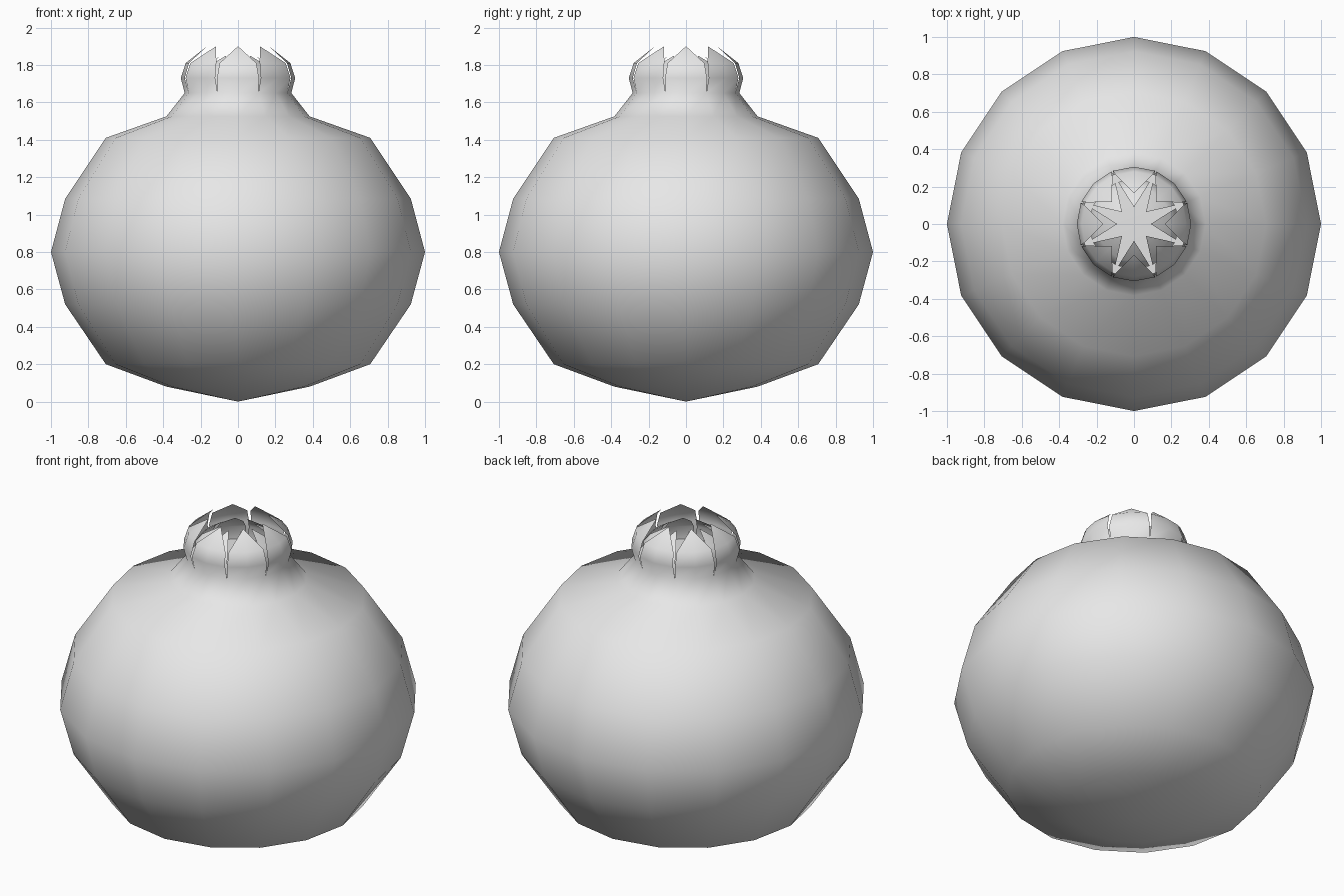
import bpy, bmesh
from math import sin, cos, radians

cube = bpy.data.objects.get("Cube")
if cube:
    bpy.data.objects.remove(cube)

SIDES = 16
PETALS = 8

grey = bpy.data.materials.new("plain_grey")
grey.use_nodes = True
colour = (0.8, 0.8, 0.8, 1)
grey.diffuse_color = colour
grey.node_tree.nodes["Principled BSDF"].inputs["Base Color"].default_value = colour


def polar(bm, r, deg, z):
    a = radians(deg)
    return bm.verts.new((r * cos(a), r * sin(a), z))


def add_lathe(bm, profile):
    """Revolve (radius, height) points, listed bottom to top, about z."""
    rings = []
    for r, z in profile:
        if r == 0:
            rings.append([bm.verts.new((0, 0, z))] * SIDES)
        else:
            rings.append([polar(bm, r, 360 * i / SIDES, z) for i in range(SIDES)])
    for low, high in zip(rings, rings[1:]):
        for i in range(SIDES):
            j = (i + 1) % SIDES
            corners = (low[i], low[j], high[j], high[i])
            bm.faces.new(list(dict.fromkeys(corners)))


def add_petals(bm, rows, tip):
    """Ring of pointed petals; each row is radius, height, slit half-angle."""
    half = 180 / PETALS
    for k in range(PETALS):
        mid = k * 2 * half
        grid = [[polar(bm, r, mid + s * (half - gap), z) for s in (-1, 0, 1)]
                for r, z, gap in rows]
        for low, high in zip(grid, grid[1:]):
            for c in (0, 1):
                bm.faces.new((low[c], low[c + 1], high[c + 1], high[c]))
        point = polar(bm, tip[0], mid, tip[1])
        for c in (0, 1):
            bm.faces.new((grid[-1][c], grid[-1][c + 1], point))


def finish(bm, name):
    bmesh.ops.remove_doubles(bm, verts=bm.verts, dist=0.0005)
    for face in bm.faces:
        face.smooth = True
    mesh = bpy.data.meshes.new(name)
    bm.to_mesh(mesh)
    bm.free()
    mesh.materials.append(grey)
    obj = bpy.data.objects.new(name, mesh)
    bpy.context.collection.objects.link(obj)
    return obj


# Round fruit, with the neck flowing into the outer crown petals
bm = bmesh.new()
add_lathe(bm, [(0, 0), (0.383, 0.08), (0.707, 0.2), (0.924, 0.52), (1, 0.8),
               (0.924, 1.085), (0.707, 1.41), (0.383, 1.525), (0.285, 1.65)])
add_petals(bm, [(0.285, 1.65, 0), (0.306, 1.73, 1), (0.28, 1.81, 2)], (0.165, 1.9))
finish(bm, "fruit_body")

# Smaller petals nested inside the crown
bm = bmesh.new()
add_petals(bm, [(0.24, 1.65, 1), (0.24, 1.73, 2), (0.2, 1.78, 4)], (0.09, 1.85))
finish(bm, "inner_petals")

# Shallow floor inside the crown
bm = bmesh.new()
add_lathe(bm, [(0.285, 1.65), (0.15, 1.655), (0, 1.66)])
finish(bm, "crown_floor")
